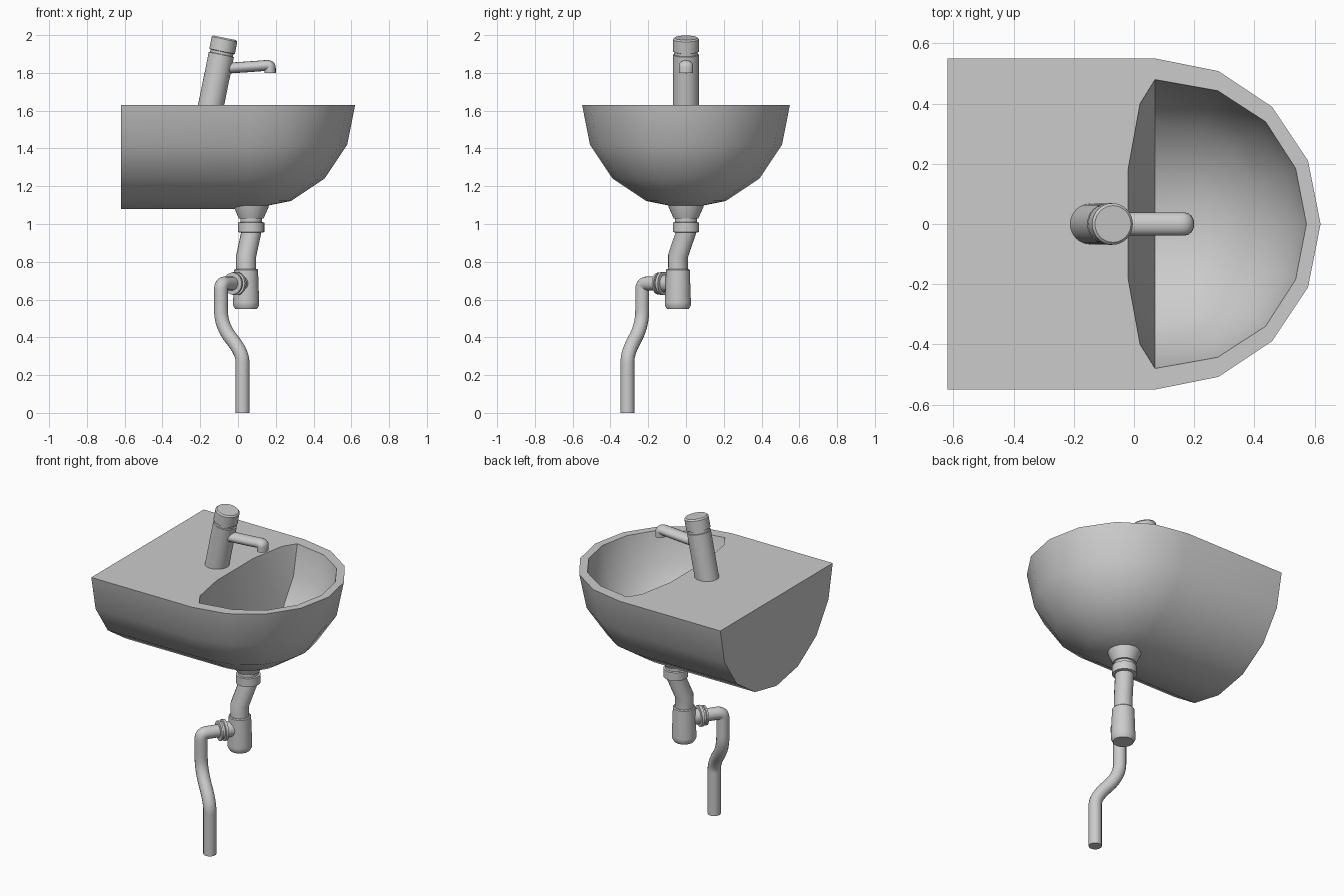
import bpy, bmesh, math
from mathutils import Vector

if "Cube" in bpy.data.objects:
    bpy.data.objects.remove(bpy.data.objects["Cube"])


def finish(obj, angle=30):
    bpy.ops.object.select_all(action='DESELECT')
    obj.select_set(True)
    bpy.context.view_layer.objects.active = obj
    if obj.type != 'MESH':
        bpy.ops.object.convert(target='MESH')
    bpy.ops.object.shade_smooth_by_angle(angle=math.radians(angle))
    return bpy.context.object


def add_mesh(name, bm, angle=30):
    bmesh.ops.recalc_face_normals(bm, faces=bm.faces)
    me = bpy.data.meshes.new(name)
    bm.to_mesh(me)
    bm.free()
    obj = bpy.data.objects.new(name, me)
    bpy.context.collection.objects.link(obj)
    return finish(obj, angle)


def lathe(name, profile, origin, axis=(0, 0, 1), n=32):
    """Solid of revolution from (radius, distance along axis) pairs."""
    bm = bmesh.new()
    rot = Vector((0, 0, 1)).rotation_difference(Vector(axis).normalized())
    rings = []
    for r, t in profile:
        rings.append([bm.verts.new(Vector(origin) + rot @ Vector(
            (r * math.cos(math.tau * i / n), r * math.sin(math.tau * i / n), t)))
            for i in range(n)])
    for a, b in zip(rings, rings[1:]):
        for i in range(n):
            bm.faces.new((a[i], a[(i + 1) % n], b[(i + 1) % n], b[i]))
    bm.faces.new(rings[0])
    bm.faces.new(rings[-1])
    return add_mesh(name, bm)


def tube(name, pts, radius, kind='NURBS', origin=(0, 0, 0), scale=(1, 1, 1)):
    cu = bpy.data.curves.new(name, 'CURVE')
    cu.dimensions = '3D'
    cu.bevel_depth = radius
    cu.bevel_resolution = 6
    cu.use_fill_caps = True
    sp = cu.splines.new(kind)
    sp.points.add(len(pts) - 1)
    for p, co in zip(sp.points, pts):
        p.co = (co[0] / scale[0], co[1] / scale[1], co[2] / scale[2], 1)
    if kind == 'NURBS':
        sp.order_u = 3
        sp.use_endpoint_u = True
        sp.resolution_u = 6
    obj = bpy.data.objects.new(name, cu)
    bpy.context.collection.objects.link(obj)
    obj.location = origin
    obj.scale = scale
    return finish(obj, 40)


# Basin: half-pipe body with a quarter-sphere nose and a hollow bowl
CX, TOP, R = 0.07, 1.63, 0.55
STEP = math.pi / 8
bm = bmesh.new()
V = lambda *c: bm.verts.new(c)
pole = V(CX, 0, TOP - R)
levels = []
for j in range(4):
    r, z = R * math.cos(j * STEP), TOP - R * math.sin(j * STEP)
    levels.append([V(CX + r * math.sin(i * STEP), r * math.cos(i * STEP), z) for i in range(9)])
for a, b in zip(levels, levels[1:]):
    for i in range(8):
        bm.faces.new((a[i], a[i + 1], b[i + 1], b[i]))
for i in range(8):
    bm.faces.new((levels[3][i], levels[3][i + 1], pole))
arc = [l[0] for l in levels] + [pole] + [l[8] for l in reversed(levels)]
back = [V(-0.62, v.co.y, v.co.z) for v in arc]
for i in range(8):
    bm.faces.new((arc[i], arc[i + 1], back[i + 1], back[i]))
bm.faces.new(back)

# Bowl cavity: convex hull of the rim and the scaled-down lower rings
half = [(0, .48), (.208, .443), (.367, .34), (.467, .185)]
rim_xy = half + [(.503, 0)] + [(x, -y) for x, y in reversed(half)]
rim = [V(CX + x, y, TOP) for x, y in rim_xy]
rear = [V(x, y, TOP) for x, y in ((.02, -.40), (-.02, -.18), (-.02, .18), (.02, .40))]
inner = rim + rear + [V(CX, 0, TOP - .49)]
for j in range(1, 4):
    c, s = math.cos(j * STEP), math.sin(j * STEP)
    inner += [V(CX + x * c, y * c, TOP - .49 * s) for x, y in rim_xy]
res = bmesh.ops.convex_hull(bm, input=inner, use_existing_faces=False)
lid = [f for f in bm.faces if all(v.co.z > TOP - 1e-4 for v in f.verts)]
bmesh.ops.delete(bm, geom=lid, context='FACES_ONLY')
# Deck and rim
for i in range(8):
    bm.faces.new((levels[0][i], levels[0][i + 1], rim[i + 1], rim[i]))
bm.faces.new([levels[0][0], back[0], back[-1], levels[0][8], rim[8]] + rear + [rim[0]])
add_mesh("basin", bm)

# Tap: leaning body with grooved cap, flattened spout
lathe("tap_body", [(.068, -.03), (.068, .272), (.062, .274), (.062, .288), (.069, .290),
                   (.069, .355), (.061, .363)], (-.1425, 0, TOP), (.2, 0, .98))
tube("tap_spout", [(-.09, 0, -.012), (.04, 0, -.004), (.12, 0, .002), (.168, 0, .006),
                   (.17, 0, -.012), (.17, 0, -.035)], .038,
     origin=(0, 0, 1.835), scale=(.8, 1, .75))

# Waste fitting under the basin
lathe("drain_fitting", [(.098, 1.125), (.092, 1.09), (.066, 1.03), (.058, 1.028), (.058, 1.01),
                        (.069, 1.008), (.069, .957), (.056, .955)], (CX, 0, 0))
tube("drain_pipe", [(.07, 0, 1.0), (.07, 0, .955), (.043, -.043, .83), (.043, -.043, .74)],
     .053, 'POLY')

# Bottle trap with side outlet and flanges
lathe("trap_bottle", [(.058, .762), (.063, .757), (.069, .585), (.069, .57), (.058, .55)],
      (.043, -.043, 0))
lathe("trap_outlet", [(.045, 0), (.045, .085), (.062, .087), (.062, .103), (.05, .105),
                      (.05, .115), (.058, .117), (.058, .128), (.037, .13)],
      (.043, -.043, .685), (-.565, -.825, 0))

# Waste pipe down to the floor
tube("waste_pipe", [(.01, -.091, .685), (-.05, -.178, .685), (-.09, -.232, .685),
                    (-.09, -.232, .62), (-.09, -.232, .46), (.024, -.31, .32),
                    (.024, -.31, .22), (.024, -.31, 0)], .037)
